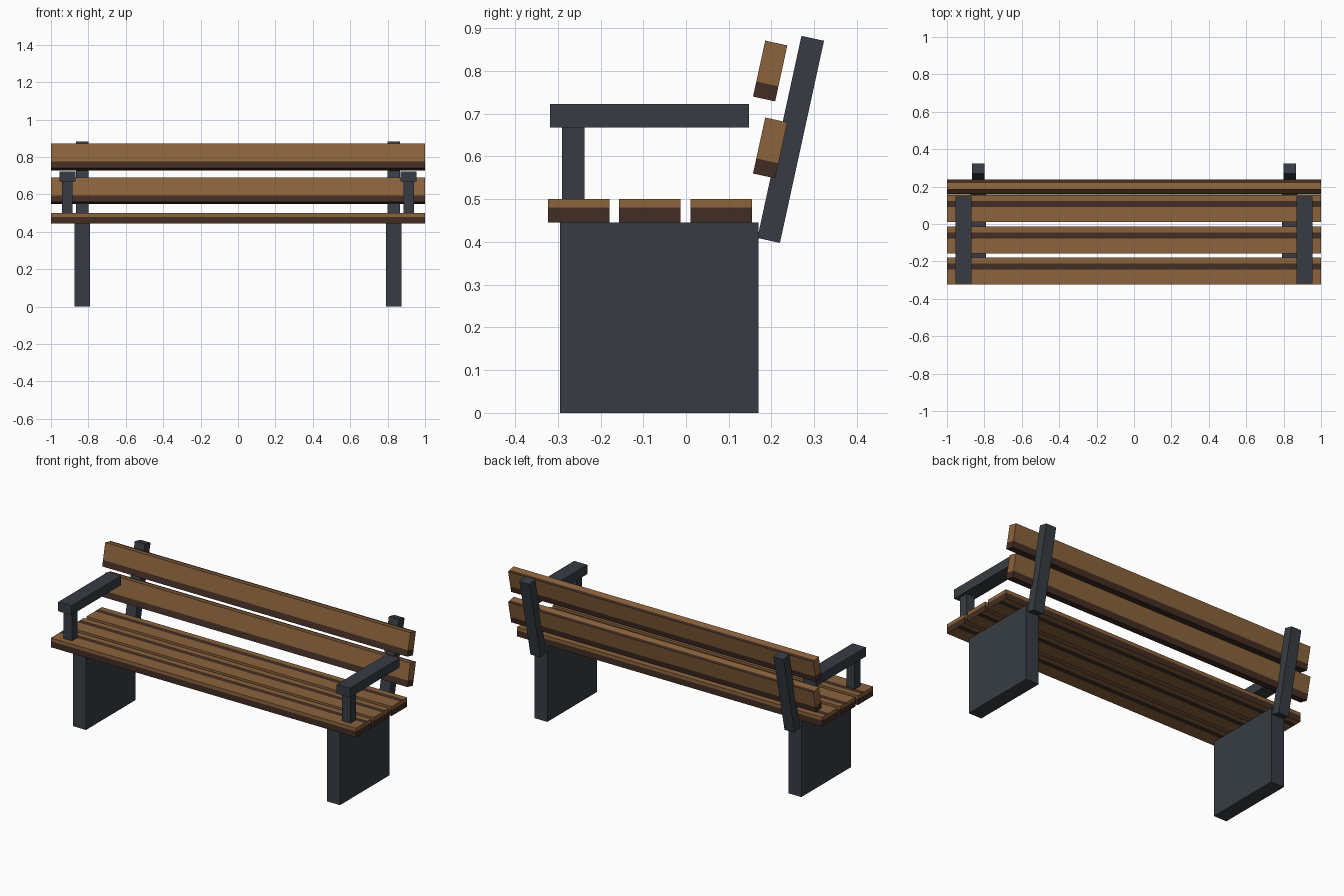
import bpy, bmesh, math
from mathutils import Matrix, Vector

if "Cube" in bpy.data.objects:
    bpy.data.objects.remove(bpy.data.objects["Cube"])


def material(name, rgb):
    m = bpy.data.materials.new(name)
    m.diffuse_color = (*rgb, 1)
    m.use_nodes = True
    m.node_tree.nodes["Principled BSDF"].inputs["Base Color"].default_value = m.diffuse_color
    return m


METAL = material("dark grey metal", (0.038, 0.046, 0.057))
WOOD = material("brown wood", (0.258, 0.125, 0.045))
DARK = material("dark brown wood", (0.055, 0.027, 0.017))
TILT = math.radians(-12.3)


def box(name, center, size, mats, tilt=0, cuts=(), rule=None):
    """Box with optional cuts (axis, local position) and a face colour rule."""
    bm = bmesh.new()
    bmesh.ops.create_cube(bm, size=1, matrix=Matrix.Diagonal((*size, 1)))
    for axis, pos in cuts:
        n = Vector((0, 0, 0))
        n[axis] = 1
        bmesh.ops.bisect_plane(bm, geom=bm.verts[:] + bm.edges[:] + bm.faces[:],
                               plane_co=n * pos, plane_no=n)
    bm.normal_update()
    if rule:
        for f in bm.faces:
            f.material_index = int(rule(f.calc_center_median(), f.normal))
    me = bpy.data.meshes.new(name)
    bm.to_mesh(me)
    bm.free()
    for m in mats:
        me.materials.append(m)
    ob = bpy.data.objects.new(name, me)
    ob.location = center
    ob.rotation_euler.x = tilt
    bpy.context.collection.objects.link(ob)
    return ob


# Seat slats: dark lower edge, dark stripe along the broad faces
def seat_rule(c, n):
    if abs(n.z) > 0.5:
        return 0.008 < c.y < 0.04
    return c.z < 0.008


for i, y in enumerate((-0.2515, -0.085, 0.0825)):
    box(f"seat_slat_{i + 1}", (0, y, 0.4725), (2, 0.144, 0.055), (WOOD, DARK),
        cuts=((1, 0.008), (1, 0.04), (2, 0.008)), rule=seat_rule)


# Back slats: dark lower quarter, dark rear strip on the top edge
def back_rule(c, n):
    if n.z > 0.5:
        return c.y > 0.009
    return c.z < -0.031


for i, z in enumerate((0.62, 0.8)):
    box(f"back_slat_{i + 1}", (0, 0.197, z), (2, 0.053, 0.134), (WOOD, DARK),
        tilt=TILT, cuts=((1, 0.009), (2, -0.031)), rule=back_rule)

# Metal frame on both ends
for side, s in (("left", -1), ("right", 1)):
    box(f"{side}_leg_panel", (s * 0.8325, -0.0625, 0.2225), (0.085, 0.465, 0.445), (METAL,))
    box(f"{side}_back_post", (s * 0.8325, 0.245, 0.64), (0.066, 0.054, 0.484), (METAL,), tilt=TILT)
    box(f"{side}_arm_post", (s * 0.9125, -0.2635, 0.584), (0.055, 0.053, 0.168), (METAL,))
    box(f"{side}_armrest", (s * 0.9125, -0.085, 0.6955), (0.086, 0.466, 0.055), (METAL,))
